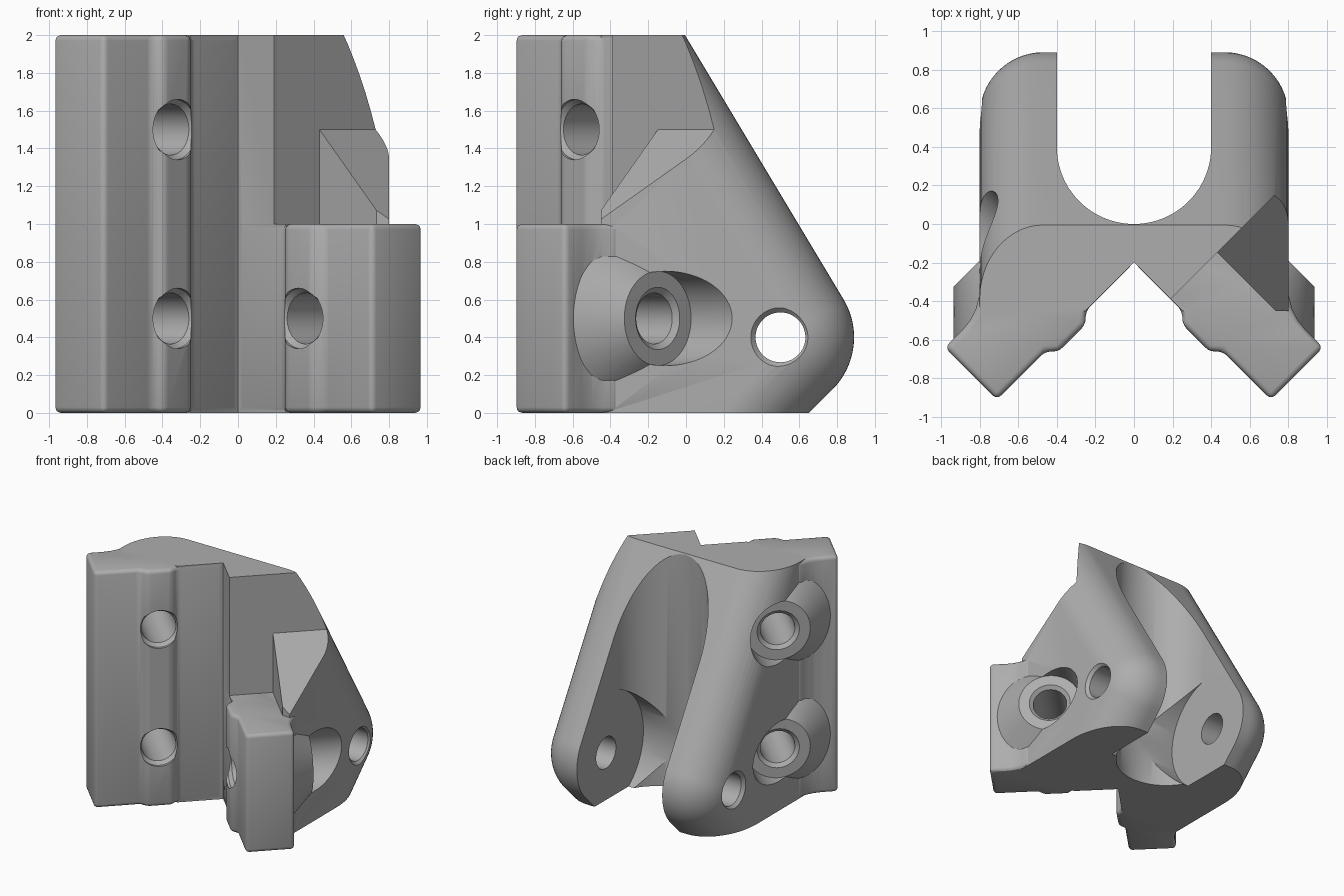
import bpy, bmesh, math
from mathutils import Matrix, Vector

if "Cube" in bpy.data.objects:
    bpy.data.objects.remove(bpy.data.objects["Cube"], do_unlink=True)

R2 = math.sqrt(0.5)
ARM_HALF, ROUND = 0.80, 0.33      # half width of the arms, radius of their outer edge
PIVOT_Y, PIVOT_Z, KNUCKLE = 0.50, 0.40, 0.39
SCREW_V = 0.643                   # screw position along each wing


def loft(name, rings, matrix=Matrix()):
    """Closed solid through rings of equal point count."""
    bm = bmesh.new()
    loops = [[bm.verts.new(matrix @ Vector(p)) for p in ring] for ring in rings]
    for a, b in zip(loops, loops[1:]):
        for i in range(len(a)):
            j = (i + 1) % len(a)
            bm.faces.new((a[i], a[j], b[j], b[i]))
    bm.faces.new(loops[0][::-1])
    bm.faces.new(loops[-1])
    bmesh.ops.recalc_face_normals(bm, faces=bm.faces[:])
    mesh = bpy.data.meshes.new(name)
    bm.to_mesh(mesh)
    bm.free()
    obj = bpy.data.objects.new(name, mesh)
    bpy.context.collection.objects.link(obj)
    return obj


def prism(name, outline, low, high, matrix=Matrix()):
    return loft(name, [[(x, y, h) for x, y in outline] for h in (low, high)], matrix)


def lathe(name, profile, matrix, sides=64):
    turns = [2 * math.pi * i / sides for i in range(sides)]
    return loft(name, [[(r * math.cos(t), r * math.sin(t), h) for t in turns]
                       for h, r in profile], matrix)


def apply_modifier(obj, mod):
    bpy.context.view_layer.objects.active = obj
    bpy.ops.object.modifier_apply(modifier=mod.name)


def combine(target, tool, operation):
    tool.hide_render = True
    mod = target.modifiers.new(operation, 'BOOLEAN')
    mod.operation, mod.object, mod.solver = operation, tool, 'EXACT'
    apply_modifier(target, mod)
    bpy.data.objects.remove(tool, do_unlink=True)


def side_profile(inset):
    """Side outline: flat top, slanted back, round knuckle, bottom chamfer."""
    r, tilt = KNUCKLE - inset, math.atan(0.6)
    pts = [(-0.45, 0), (-0.45, 2),
           (PIVOT_Y - (2 - PIVOT_Z) * math.tan(tilt) + r / math.cos(tilt), 2)]
    for i in range(17):
        a = tilt - (tilt + math.pi / 4) * i / 16
        pts.append((PIVOT_Y + r * math.cos(a), PIVOT_Z + r * math.sin(a)))
    pts.append((PIVOT_Y - PIVOT_Z + 2 * r * math.sqrt(0.5) * 1.0, 0))
    return pts


# Main body with rounded outer edges
angles = [math.pi / 2 * i / 14 for i in range(15)]
half = [(ARM_HALF - ROUND + ROUND * math.sin(a), ROUND * (1 - math.cos(a))) for a in angles]
stations = [(-x, e) for x, e in reversed(half)] + half
body = loft("clevis_bracket", [[(x, y, z) for y, z in side_profile(e)] for x, e in stations])

# V-shaped front notch
combine(body, prism("v_notch", [(0, -0.198), (0.8, -0.998), (-0.8, -0.998)], -1, 3), 'DIFFERENCE')

# Cut-away of the upper left side, leaving a sloped buttress
across = Matrix(((R2, 0, R2, 0), (-R2, 0, R2, 0), (0, 1, 0, 0), (0, 0, 0, 1)))
combine(body, prism("buttress_cut", [(0.41, 1.5), (0.41, 3), (2, 3), (2, 0.999), (0.91, 0.999)],
                    -1, 2, across), 'DIFFERENCE')
combine(body, prism("shelf_cut", [(0.409, 0.999), (0.409, 3), (2, 3), (2, 0.999)],
                    -1, 0.2, across), 'DIFFERENCE')

# Front wings with a raised rail; the left one is half height
wing = [(0, -0.2), (0.25, -0.45), (0.25, -0.52), (0.39, -0.66), (0.46, -0.66),
        (0.71, -0.91), (0.98, -0.64), (0.89, -0.55), (0.85, -0.5), (0.82, -0.44),
        (0.8, -0.36), (0.6, -0.3), (0.1, -0.1)]
for side, height in ((1, 1), (-1, 2)):
    part = prism("wing", [(side * x, y) for x, y in wing], 0, height)
    bevel = part.modifiers.new("soft_edges", 'BEVEL')
    bevel.width, bevel.segments, bevel.angle_limit = 0.03, 3, math.radians(40)
    apply_modifier(part, bevel)
    combine(body, part, 'UNION')


def screw_axis(side, z):
    direction = Vector((side, 1, 0))
    origin = Vector((side * SCREW_V * R2, -SCREW_V * R2, z))
    return Matrix.Translation(origin) @ direction.to_track_quat('Z', 'Y').to_matrix().to_4x4()


# Conical screw bosses
screws = [(1, 0.5), (-1, 0.5), (-1, 1.5)]
for side, z in screws:
    combine(body, lathe("boss", [(0.22, 0.461), (0.431, 0.25)], screw_axis(side, z)), 'UNION')

# Screw holes with chamfers and counterbores
bore = [(-0.4, 0.16), (-0.17, 0.16), (-0.14, 0.135), (0.405, 0.135),
        (0.431, 0.165), (0.4311, 0.25), (1.2, 0.25)]
for side, z in screws:
    combine(body, lathe("screw_bore", bore, screw_axis(side, z)), 'DIFFERENCE')

# Round-bottomed slot between the arms
slot = [(0.4, 1.5)] + [(0.4 * math.cos(math.pi * i / 40), 0.4 - 0.4 * math.sin(math.pi * i / 40))
                       for i in range(41)] + [(-0.4, 1.5)]
combine(body, prism("slot", slot, -1, 3), 'DIFFERENCE')

# Swing clearance and pivot hole
cross = Matrix.Translation((0, PIVOT_Y, PIVOT_Z)) @ Matrix.Rotation(math.pi / 2, 4, 'Y')
combine(body, lathe("clearance", [(-0.399, 0.5), (0.399, 0.5)], cross, 96), 'DIFFERENCE')
pivot = [(-0.9, 0.157), (-0.8, 0.157), (-0.775, 0.132)]
combine(body, lathe("pivot_hole", pivot + [(-h, r) for h, r in reversed(pivot)], cross), 'DIFFERENCE')

# Single grey finish
grey = bpy.data.materials.new("plain_grey")
grey.use_nodes = True
colour = (0.42, 0.42, 0.42, 1)
grey.diffuse_color = colour
grey.node_tree.nodes["Principled BSDF"].inputs["Base Color"].default_value = colour
body.data.materials.clear()
body.data.materials.append(grey)
for face in body.data.polygons:
    face.material_index = 0

bpy.ops.object.select_all(action='DESELECT')
body.select_set(True)
bpy.context.view_layer.objects.active = body
bpy.ops.object.shade_smooth_by_angle(angle=math.radians(30))
